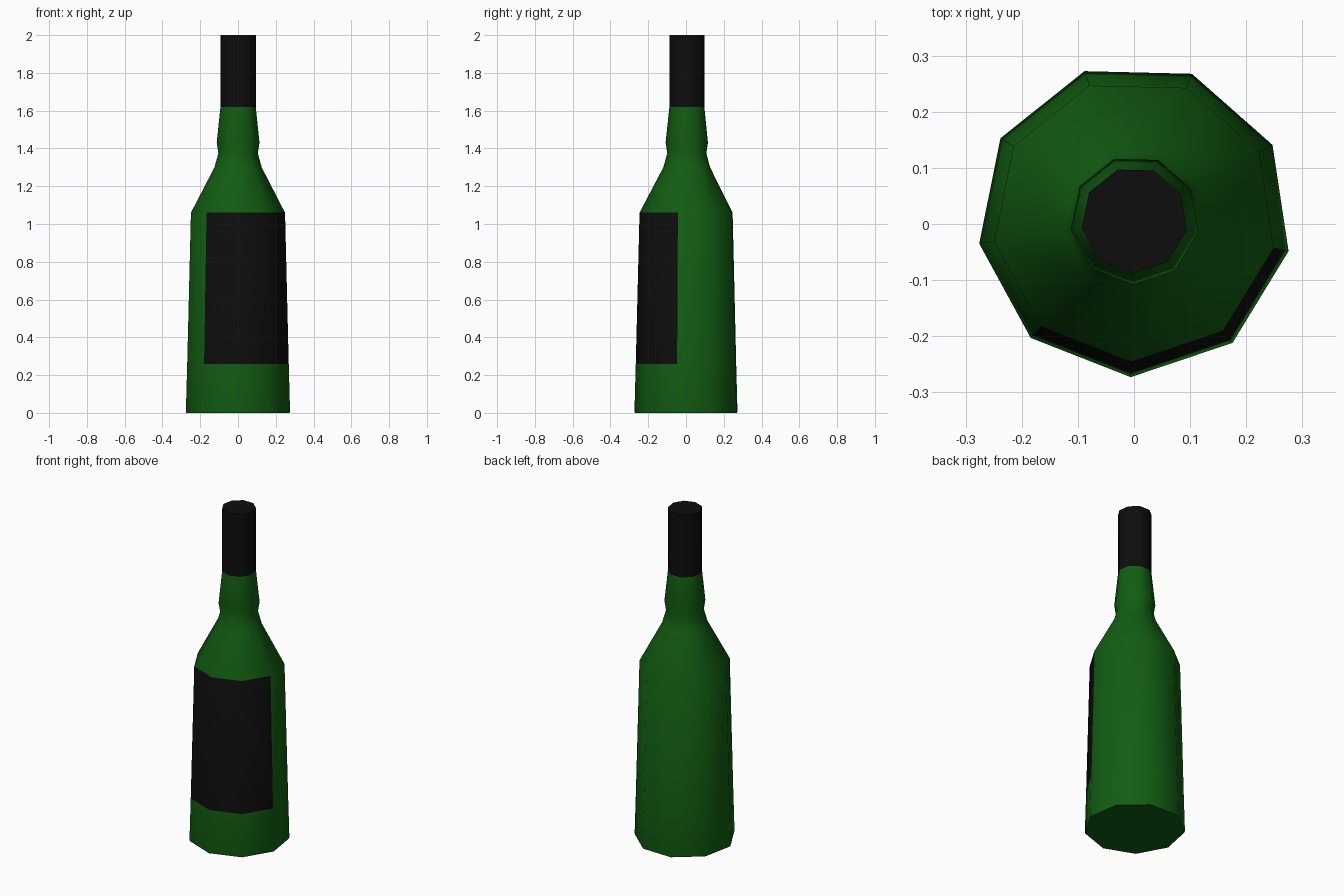
import bpy, bmesh, math

if "Cube" in bpy.data.objects:
    bpy.data.objects.remove(bpy.data.objects["Cube"])

SIDES = 9
START = math.radians(-131.4)   # first label corner
CX, CY = 0.001, 0.007


def material(name, rgb):
    m = bpy.data.materials.new(name)
    m.diffuse_color = (*rgb, 1)
    m.use_nodes = True
    m.node_tree.nodes["Principled BSDF"].inputs["Base Color"].default_value = m.diffuse_color
    return m


green = material("green_glass", (0.006, 0.11, 0.006))
black = material("black_paper", (0.004, 0.004, 0.004))


def lathe(name, profile, mats, cap_bottom=True, cap_top=True, label_band=None):
    """Nine-sided turned part; label_band is the profile step whose
    first three faces take the second material."""
    bm = bmesh.new()
    rings = []
    for r, z in profile:
        angles = [START + math.tau * i / SIDES for i in range(SIDES)]
        rings.append([bm.verts.new((CX + r * math.cos(a), CY + r * math.sin(a), z))
                      for a in angles])
    for k in range(len(rings) - 1):
        lo, hi = rings[k], rings[k + 1]
        for i in range(SIDES):
            j = (i + 1) % SIDES
            f = bm.faces.new((lo[i], lo[j], hi[j], hi[i]))
            if k == label_band and i < 3:
                f.material_index = 1
    if cap_bottom:
        bm.faces.new(rings[0][::-1])
    if cap_top:
        bm.faces.new(rings[-1])
    mesh = bpy.data.meshes.new(name)
    bm.to_mesh(mesh)
    bm.free()
    for m in mats:
        mesh.materials.append(m)
    ob = bpy.data.objects.new(name, mesh)
    bpy.context.collection.objects.link(ob)
    bpy.ops.object.select_all(action='DESELECT')
    ob.select_set(True)
    bpy.context.view_layer.objects.active = ob
    bpy.ops.object.shade_smooth_by_angle(angle=math.radians(45))
    return ob


# Glass body with the label wrapped over three front faces
lathe("bottle_body",
      [(0.278, 0), (0.28, 0.01), (0.273, 0.26), (0.253, 1.06), (0.127, 1.30),
       (0.106, 1.375), (0.115, 1.43), (0.095, 1.62)],
      [green, black], cap_top=False, label_band=2)

# Foil sleeve over the neck
lathe("neck_foil", [(0.095, 1.62), (0.095, 2.0)], [black], cap_bottom=False)
